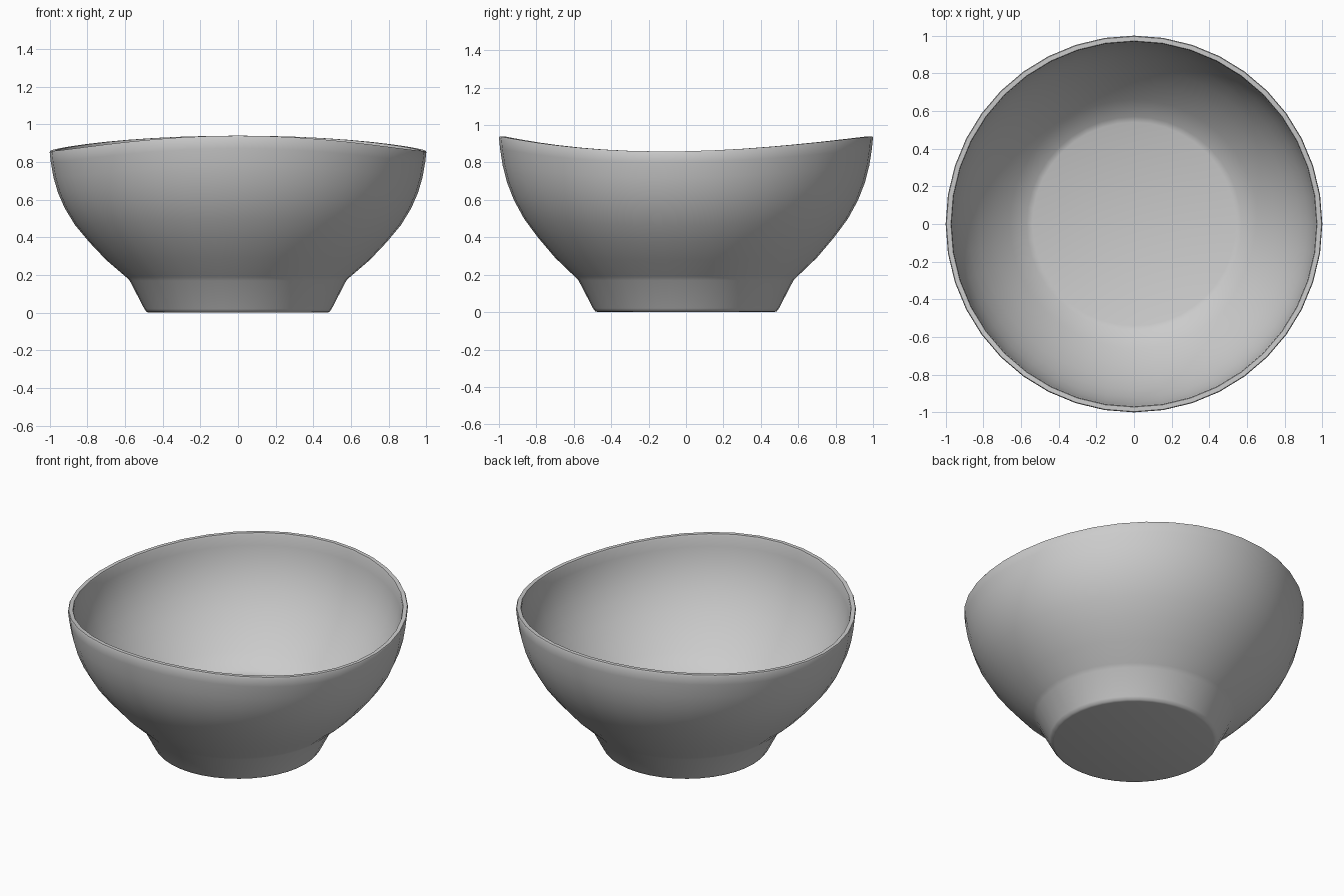
import bpy, bmesh, math

if "Cube" in bpy.data.objects:
    bpy.data.objects.remove(bpy.data.objects["Cube"])

SEGMENTS = 40
RIM, FOOT_TOP = 0.86, 0.19

# Grey glaze
grey = bpy.data.materials.new("grey")
grey.use_nodes = True
color = (0.6, 0.6, 0.6, 1)
grey.diffuse_color = color
grey.node_tree.nodes["Principled BSDF"].inputs["Base Color"].default_value = color

# Half profile (radius, height): foot, outer wall, rim, inner wall, floor
foot = [(0.47, 0), (0.485, 0.004), (0.497, 0.02), (0.575, 0.17)]
outer = [(0.595, 0.19), (0.70, 0.28), (0.79, 0.375), (0.865, 0.465), (0.92, 0.555),
         (0.957, 0.64), (0.98, 0.72), (0.994, 0.80), (1.0, 0.853)]
rim = [(0.996, 0.86), (0.972, 0.86)]
inner = [(0.968, 0.85), (0.963, 0.79), (0.947, 0.71), (0.92, 0.63), (0.88, 0.55),
         (0.825, 0.465), (0.75, 0.375), (0.66, 0.285), (0.57, 0.215), (0.54, 0.205)]
profile = foot + outer + rim + inner


def ring(bm, radius, height):
    """One loop of the bowl; the saddle-shaped rim fades out towards the foot."""
    verts = []
    fade = max(0, (height - FOOT_TOP) / (RIM - FOOT_TOP))
    for i in range(SEGMENTS):
        a = math.tau * i / SEGMENTS
        c, s = math.cos(a), math.sin(a)
        lift = fade * (0.08 * s * s + 0.02 * s * c * c)
        verts.append(bm.verts.new((radius * c, radius * s, height + lift)))
    return verts


# Bowl body
bm = bmesh.new()
rings = [ring(bm, r, z) for r, z in profile]
for low, high in zip(rings, rings[1:]):
    for i in range(SEGMENTS):
        j = (i + 1) % SEGMENTS
        bm.faces.new((low[i], low[j], high[j], high[i]))
bm.faces.new(rings[0][::-1])
bm.faces.new(rings[-1])
bmesh.ops.recalc_face_normals(bm, faces=bm.faces)

mesh = bpy.data.meshes.new("bowl")
bm.to_mesh(mesh)
bm.free()
mesh.materials.append(grey)
bowl = bpy.data.objects.new("bowl", mesh)
bpy.context.collection.objects.link(bowl)

# Smooth walls with a crisp rim
bpy.ops.object.select_all(action="DESELECT")
bowl.select_set(True)
bpy.context.view_layer.objects.active = bowl
bpy.ops.object.shade_smooth_by_angle(angle=math.radians(40))
